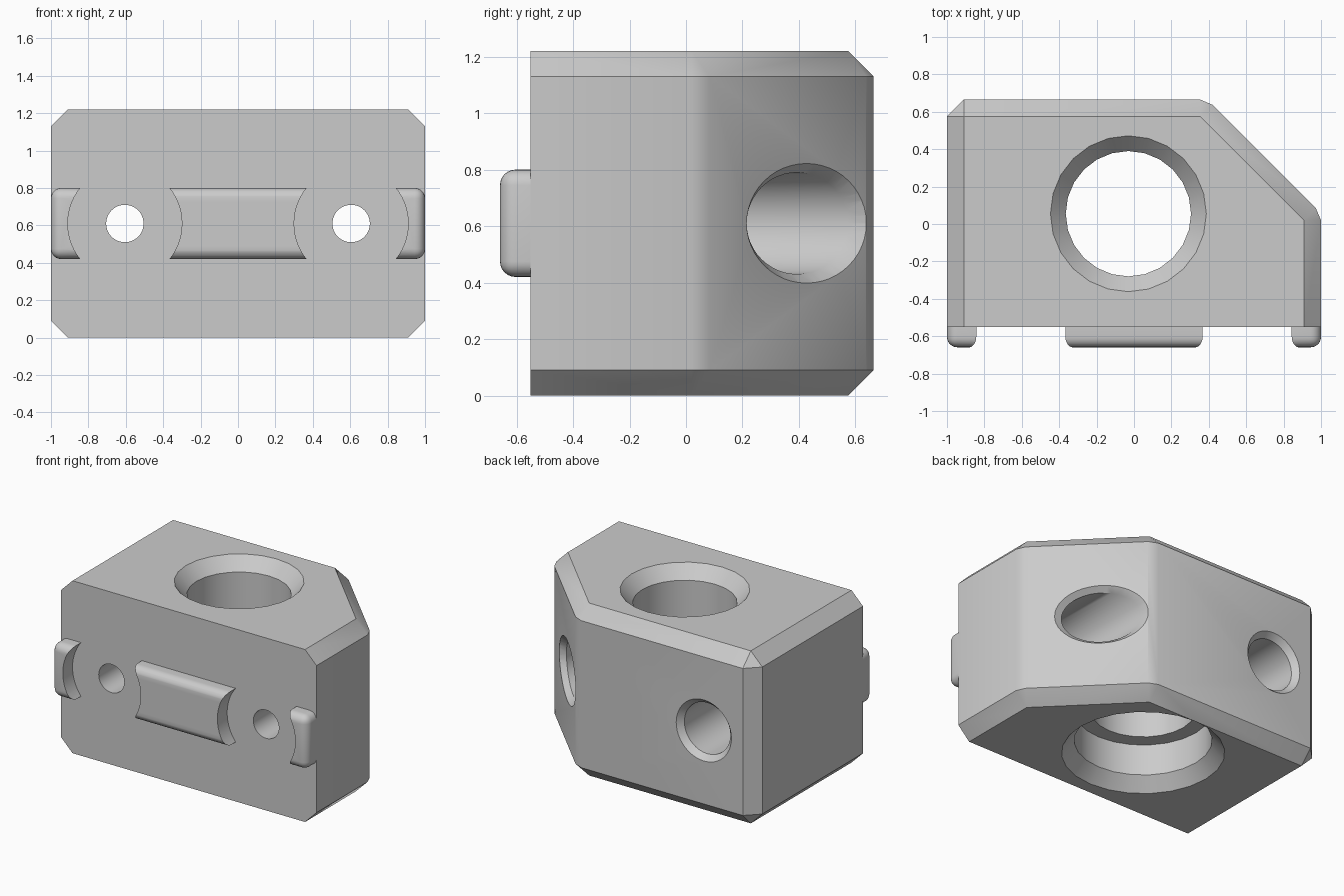
import bpy, bmesh
from math import cos, sin, pi, radians
from mathutils import Vector

cube = bpy.data.objects.get("Cube")
if cube:
    bpy.data.objects.remove(cube, do_unlink=True)

mat = bpy.data.materials.new("plain grey")
mat.use_nodes = True
grey = (0.6, 0.6, 0.6, 1)
mat.diffuse_color = grey
mat.node_tree.nodes["Principled BSDF"].inputs["Base Color"].default_value = grey

MID_Z, SCREW_X = 0.61, 0.605   # height and offset of the screw holes


def make(name, bm):
    bmesh.ops.recalc_face_normals(bm, faces=bm.faces[:])
    me = bpy.data.meshes.new(name)
    bm.to_mesh(me)
    bm.free()
    me.materials.append(mat)
    ob = bpy.data.objects.new(name, me)
    bpy.context.collection.objects.link(ob)
    return ob


def turned(name, axis, centre, rings, segs=48):
    """Solid of revolution from (position, radius) rings along y or z."""
    bm = bmesh.new()
    loops = []
    for pos, r in rings:
        loop = []
        for i in range(segs):
            a = 2 * pi * i / segs
            u, v = centre[0] + r * cos(a), centre[1] + r * sin(a)
            loop.append(bm.verts.new((u, v, pos) if axis == "z" else (u, pos, v)))
        loops.append(loop)
    for a, b in zip(loops, loops[1:]):
        for i in range(segs):
            j = (i + 1) % segs
            bm.faces.new((a[i], a[j], b[j], b[i]))
    bm.faces.new(loops[0])
    bm.faces.new(loops[-1])
    return make(name, bm)


def cut(ob, cutter):
    mod = ob.modifiers.new("cut", "BOOLEAN")
    mod.operation, mod.solver, mod.object = "DIFFERENCE", "EXACT", cutter
    bpy.context.view_layer.objects.active = ob
    bpy.ops.object.modifier_apply(modifier=mod.name)
    bpy.data.objects.remove(cutter, do_unlink=True)


def smooth(ob):
    bpy.ops.object.select_all(action="DESELECT")
    ob.select_set(True)
    bpy.context.view_layer.objects.active = ob
    bpy.ops.object.shade_smooth_by_angle(angle=radians(30))


# Block: hull of the full outline and the smaller chamfered end outlines
outline = [(-1, -.55), (1, -.55), (1, .02), (.973, .083), (.418, .638),
           (.355, .665), (-.91, .665), (-1, .575)]
end = [(-.91, -.55), (.91, -.55), (.91, .02), (.355, .575), (-.91, .575)]
bm = bmesh.new()
for pts, heights in ((outline, (.09, 1.13)), (end, (0, 1.22))):
    for z in heights:
        for x, y in pts:
            bm.verts.new((x, y, z))
bmesh.ops.convex_hull(bm, input=bm.verts[:])
bmesh.ops.dissolve_limit(bm, angle_limit=radians(1), verts=bm.verts[:], edges=bm.edges[:])
body = make("block_body", bm)

# Stepped vertical bore, countersunk at both ends
cut(body, turned("bore_cutter", "z", (-.03, .055),
                 [(-.01, .53), (.09, .44), (.31, .44), (.31, .335),
                  (1.13, .335), (1.24, .435)], 24))

# Counterbored screw holes through front and back
hole = [(-.8, .1), (-.2, .1), (-.2, .18)]
cut(body, turned("hole_cutter", "y", (-SCREW_X, MID_Z), hole + [(.625, .18), (.675, .225)]))
cut(body, turned("hole_cutter", "y", (SCREW_X, MID_Z), hole + [(.8, .18)]))

# Countersink of the hole that leaves through the slanted face
bm = bmesh.new()
for cx, r, plane in ((SCREW_X, .18, 1.0), (.63, .213, 1.058), (.63, .213, 1.2)):
    for i in range(48):
        a = 2 * pi * i / 48
        x = cx + r * cos(a)
        bm.verts.new((x, plane - x, MID_Z + r * sin(a)))
hull = bmesh.ops.convex_hull(bm, input=bm.verts[:])
bmesh.ops.delete(bm, geom=[v for v in bm.verts if not v.link_faces], context="VERTS")
cut(body, make("countersink_cutter", bm))
smooth(body)

# Front rail with rounded edges, interrupted around the screw holes
bm = bmesh.new()
bmesh.ops.create_cube(bm, size=1)
for v in bm.verts:
    v.co = Vector((v.co.x * 2, -.604 + v.co.y * .11, MID_Z + v.co.z * .38))
edges = [e for e in bm.edges if any(v.co.y < -.6 for v in e.verts)]
bmesh.ops.bevel(bm, geom=edges, offset=.055, segments=6, profile=.5, affect="EDGES")
rail = make("front_rail", bm)
for side in (-1, 1):
    cut(rail, turned("gap_cutter", "y", (side * SCREW_X, MID_Z), [(-.8, .305), (-.5, .305)], 64))
smooth(rail)
